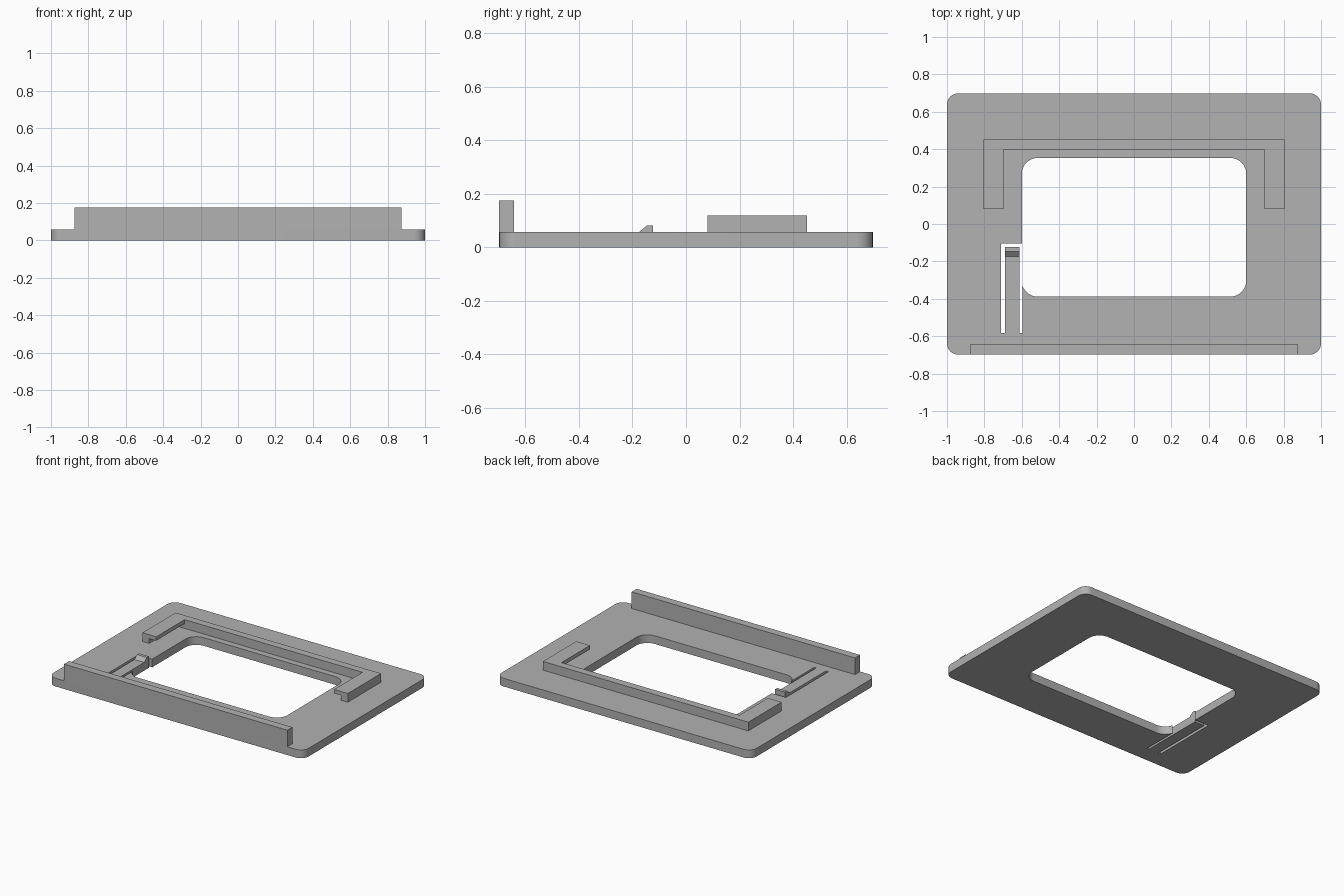
import bpy, bmesh, math
from mathutils import Matrix

if "Cube" in bpy.data.objects:
    bpy.data.objects.remove(bpy.data.objects["Cube"], do_unlink=True)

GREY = (0.445, 0.445, 0.445, 1)
grey = bpy.data.materials.new("plain grey")
grey.use_nodes = True
grey.diffuse_color = GREY
grey.node_tree.nodes["Principled BSDF"].inputs["Base Color"].default_value = GREY

PLATE_TOP = 0.058
HALF_DEPTH = 0.698


def prism(name, outline, low, high, along_x=False):
    """Extrude a 2D outline along z, or a (y, z) outline along x."""
    bm = bmesh.new()
    face = bm.faces.new([bm.verts.new((a, b, low)) for a, b in outline])
    ext = bmesh.ops.extrude_face_region(bm, geom=[face])
    for v in ext["geom"]:
        if isinstance(v, bmesh.types.BMVert):
            v.co.z = high
    if along_x:
        bm.transform(Matrix(((0, 0, 1, 0), (1, 0, 0, 0), (0, 1, 0, 0), (0, 0, 0, 1))))
    bmesh.ops.recalc_face_normals(bm, faces=bm.faces)
    mesh = bpy.data.meshes.new(name)
    bm.to_mesh(mesh)
    bm.free()
    mesh.materials.append(grey)
    obj = bpy.data.objects.new(name, mesh)
    bpy.context.collection.objects.link(obj)
    return obj


def rect(x0, x1, y0, y1):
    return [(x0, y0), (x1, y0), (x1, y1), (x0, y1)]


def rounded_rect(x0, x1, y0, y1, r, steps=10):
    centres = [(x1 - r, y1 - r), (x0 + r, y1 - r), (x0 + r, y0 + r), (x1 - r, y0 + r)]
    points = []
    for i, (cx, cy) in enumerate(centres):
        for s in range(steps + 1):
            a = math.pi / 2 * (i + s / steps)
            points.append((cx + r * math.cos(a), cy + r * math.sin(a)))
    return points


# Base plate with rounded corners
plate = prism("base_plate", rounded_rect(-1, 1, -HALF_DEPTH, HALF_DEPTH, 0.06), 0, PLATE_TOP)

# Window, and the slots that free the spring tongue
cuts = {
    "window_cutter": rounded_rect(-0.6, 0.6, -0.388, 0.353, 0.085),
    "outer_slot_cutter": rect(-0.71, -0.69, -0.583, -0.104),
    "inner_slot_cutter": rect(-0.613, -0.597, -0.583, -0.104),
    "tip_slot_cutter": rect(-0.71, -0.597, -0.123, -0.104),
}
bpy.context.view_layer.objects.active = plate
for name, outline in cuts.items():
    cutter = prism(name, outline, -0.1, 0.2)
    cutter.hide_render = True
    mod = plate.modifiers.new(name, "BOOLEAN")
    mod.operation = "DIFFERENCE"
    mod.solver = "EXACT"
    mod.object = cutter
    bpy.ops.object.modifier_apply(modifier=mod.name)
    bpy.data.objects.remove(cutter, do_unlink=True)

plate.select_set(True)
bpy.ops.object.shade_smooth_by_angle(angle=math.radians(30))

# Catch at the tip of the spring tongue
prism("tongue_catch", [(-0.175, PLATE_TOP), (-0.123, PLATE_TOP), (-0.123, 0.082), (-0.146, 0.082)],
      -0.69, -0.613, along_x=True)

# Tall rail along the front edge
prism("front_rail", rect(-0.875, 0.875, -HALF_DEPTH, -0.642), PLATE_TOP, 0.176)

# U-shaped holder: three walls, the side walls with inward lips
OUT, WALL, LIP, END, INNER, BACK = 0.805, 0.752, 0.697, 0.08, 0.398, 0.452
prism("holder_wall", [(-OUT, END), (-WALL, END), (-WALL, INNER), (WALL, INNER),
                      (WALL, END), (OUT, END), (OUT, BACK), (-OUT, BACK)], PLATE_TOP, 0.12)
for side, sign in (("left", 1), ("right", -1)):
    prism(side + "_holder_lip", rect(sign * LIP, sign * WALL, END, INNER), 0.092, 0.12)
